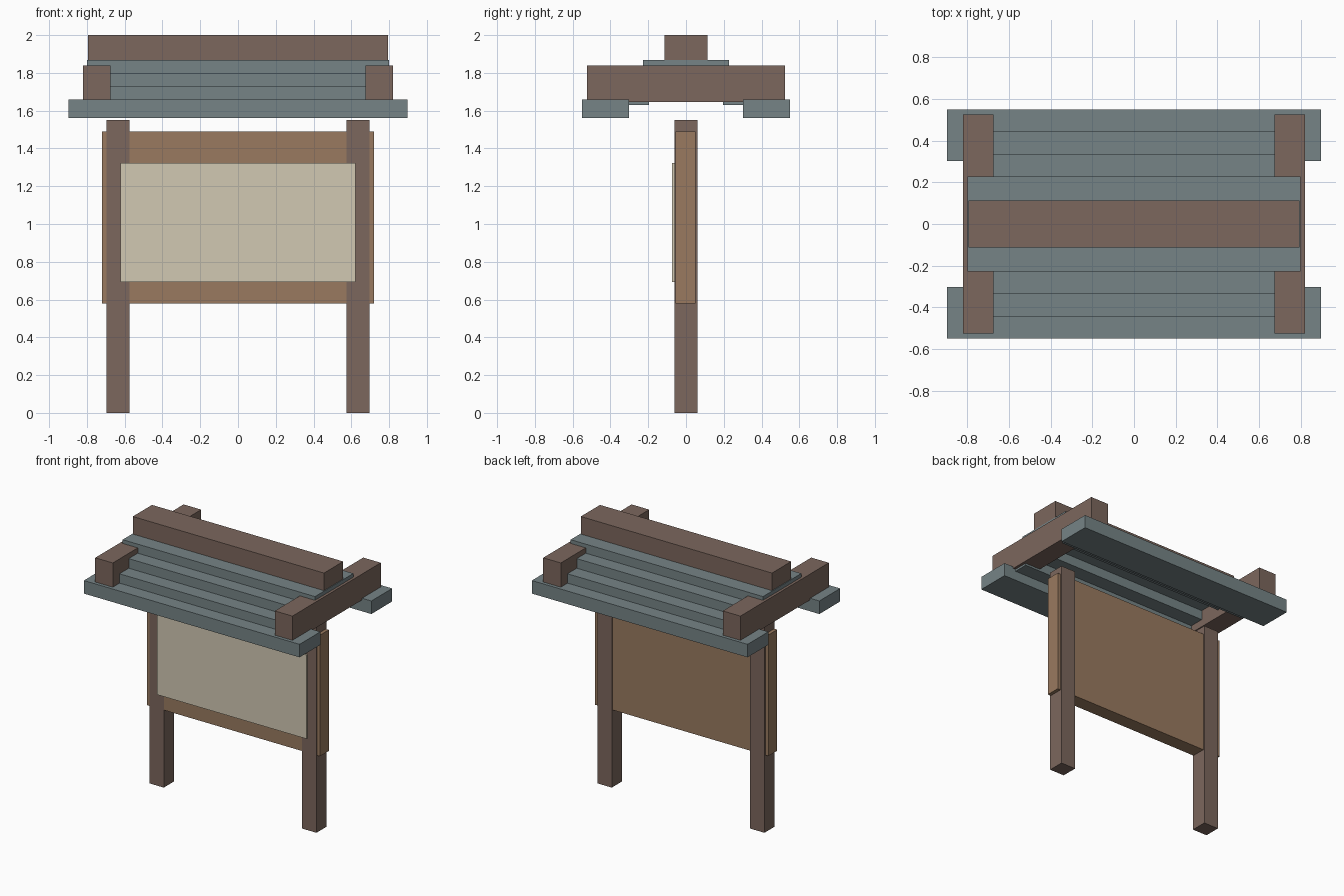
import bpy

if "Cube" in bpy.data.objects:
    bpy.data.objects.remove(bpy.data.objects["Cube"])


def material(name, rgb):
    m = bpy.data.materials.new(name)
    m.diffuse_color = (*rgb, 1)
    m.use_nodes = True
    m.node_tree.nodes["Principled BSDF"].inputs["Base Color"].default_value = m.diffuse_color
    return m


timber = material("dark_timber", (0.20, 0.135, 0.11))
wood = material("board_wood", (0.32, 0.195, 0.115))
slate = material("roof_slate", (0.18, 0.23, 0.24))
paper = material("paper", (0.64, 0.58, 0.45))


def box(name, x, y, z, mat):
    """Box from (min, max) ranges on each axis."""
    ranges = (x, y, z)
    bpy.ops.mesh.primitive_cube_add(size=1, location=[(a + b) / 2 for a, b in ranges])
    ob = bpy.context.object
    ob.name = name
    ob.scale = [b - a for a, b in ranges]
    bpy.ops.object.transform_apply(location=False, rotation=False, scale=True)
    ob.data.materials.append(mat)
    return ob


def mirrored(s, a, b):
    return (a, b) if s > 0 else (-b, -a)


# Notice board and pinned sheet
box("notice_board", (-0.72, 0.72), (-0.055, 0.05), (0.58, 1.49), wood)
box("notice_sheet", (-0.622, 0.622), (-0.074, -0.054), (0.692, 1.322), paper)

for s, side in ((-1, "left"), (1, "right")):
    # Posts and roof end beams
    box(f"{side}_post", mirrored(s, 0.575, 0.695), (-0.06, 0.06), (0, 1.55), timber)
    box(f"{side}_roof_beam", mirrored(s, 0.674, 0.82), (-0.525, 0.525), (1.645, 1.84), timber)

# Stepped roof slats; the eaves course is longest
for s, side in ((-1, "front"), (1, "back")):
    for i, (y0, y1, z0, z1, half) in enumerate((
            (0.303, 0.55, 1.56, 1.658, 0.897),
            (0.195, 0.445, 1.63, 1.728, 0.80),
            (0.085, 0.335, 1.70, 1.80, 0.80))):
        box(f"{side}_roof_slat_{i + 1}", (-half, half), mirrored(s, y0, y1), (z0, z1), slate)

# Top course and ridge
box("top_roof_slat", (-0.80, 0.80), (-0.228, 0.228), (1.77, 1.868), slate)
box("roof_ridge", (-0.795, 0.795), (-0.114, 0.114), (1.85, 2.0), timber)
